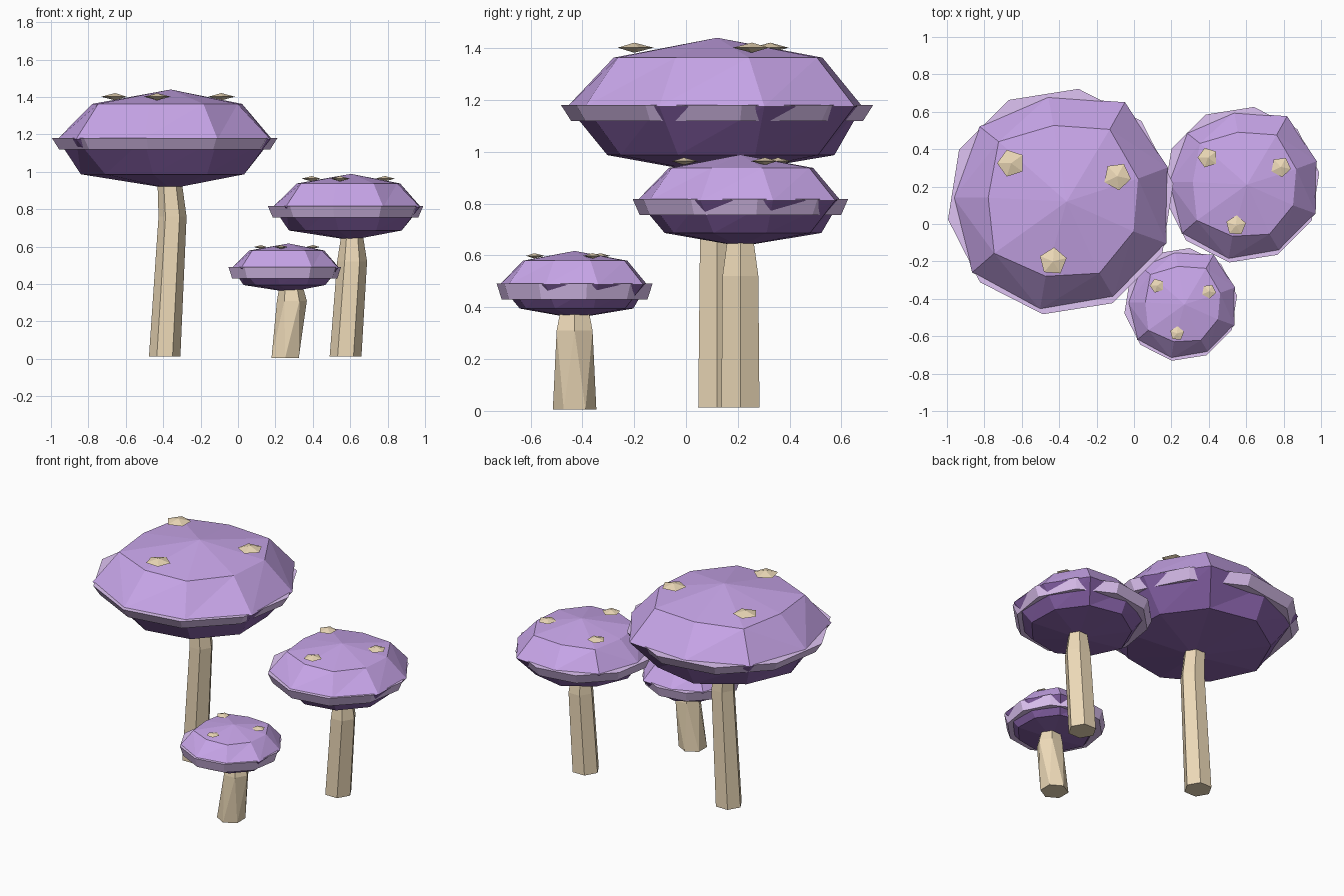
import bpy, bmesh
from math import sin, cos, radians, pi

if "Cube" in bpy.data.objects:
    bpy.data.objects.remove(bpy.data.objects["Cube"])


def material(name, rgb):
    m = bpy.data.materials.new(name)
    m.diffuse_color = (*rgb, 1)
    m.use_nodes = True
    m.node_tree.nodes["Principled BSDF"].inputs["Base Color"].default_value = m.diffuse_color
    return m


PURPLE = material("cap_purple", (0.58, 0.38, 0.82))
DARK = material("gill_dark", (0.26, 0.13, 0.42))
LILAC = material("rim_lilac", (0.74, 0.55, 0.90))
TAN = material("stalk_tan", (0.85, 0.70, 0.48))


def circle(center, radii, start, z):
    """Ring of points; one radius per corner, start angle in degrees."""
    n = len(radii)
    return [(center[0] + r * cos(radians(start) + 2 * pi * i / n),
             center[1] + r * sin(radians(start) + 2 * pi * i / n), z)
            for i, r in enumerate(radii)]


def loft(name, sections, mats, dark_below=None):
    """Skin sections bottom to top; a one-point section makes a tip."""
    bm = bmesh.new()
    rows = [[bm.verts.new(p) for p in s] for s in sections]
    for a, b in zip(rows, rows[1:]):
        n = max(len(a), len(b))
        for i in range(n):
            j = (i + 1) % n
            if len(a) == 1:
                bm.faces.new((a[0], b[j], b[i]))
            elif len(b) == 1:
                bm.faces.new((a[i], a[j], b[0]))
            else:
                bm.faces.new((a[i], a[j], b[j], b[i]))
    for row in (rows[0], rows[-1]):
        if len(row) > 2:
            bm.faces.new(row)
    bmesh.ops.triangulate(bm, faces=[f for f in bm.faces if len(f.verts) == 4])
    bmesh.ops.recalc_face_normals(bm, faces=bm.faces)
    if dark_below is not None:
        for f in bm.faces:
            f.material_index = int(f.calc_center_median().z < dark_below)
    me = bpy.data.meshes.new(name)
    bm.to_mesh(me)
    bm.free()
    for m in mats:
        me.materials.append(m)
    bpy.context.collection.objects.link(bpy.data.objects.new(name, me))


# Hand-made irregularity of the cap outline (nine corners)
EQUATOR = [.59, .626, .566, .60, .585, .616, .59, .577, .596]
UPPER = [.42, .46, .41, .47, .40, .46, .41, .43, .41]
LOWER = [.43, .45, .46, .44, .46, .43, .43, .43, .44]


def mushroom(tag, s, cap, z, half, rim_x, stalk, turn, spots, spot_r):
    x, y = cap
    scaled = lambda radii: [r * s for r in radii]
    # Cap with a dark underside
    loft(tag + "_cap", [
        [(x + .02 * s, y, z - half)],
        circle(cap, scaled(LOWER), 20, z - half * .71),
        circle(cap, scaled(EQUATOR), 18, z),
        circle(cap, scaled(UPPER), 17, z + half * .71),
        [(x + .02 * s, y, z + half)]], [PURPLE, DARK], z - .001)
    # Flared rim band
    loft(tag + "_rim", [circle((rim_x, y), [.57 * s] * 10, 9, z - .057),
                        circle((rim_x, y), [.61 * s] * 10, 9, z + .005)], [LILAC])
    # Bent six-sided stalk: (x, z, radius) sections
    loft(tag + "_stalk", [circle((sx, y), [r] * 6, a, sz)
                          for (sx, sz, r), a in zip(stalk, (turn, 0, 0))], [TAN])
    # Flat five-sided spots
    for i, (px, py) in enumerate(spots):
        h, pz = spot_r * .26, z + half * .855
        loft(f"{tag}_spot_{i + 1}", [[(px, py, pz - h)],
                                     circle((px, py), [spot_r] * 5, 36 + 25 * i, pz),
                                     [(px, py, pz + h)]], [TAN])


mushroom("large", 1, (-.38, .12), 1.175, .265, -.392,
         [(-.392, .013, .084), (-.35, .76, .075), (-.37, 1.0, .062)], 0,
         [(-.657, .325), (-.09, .255), (-.433, -.20)], .075)
mushroom("medium", .69, (.59, .21), .812, .177, .575,
         [(.575, .013, .085), (.61, .52, .08), (.61, .68, .055)], 0,
         [(.395, .355), (.785, .305), (.545, -.008)], .055)
mushroom("small", .5, (.26, -.43), .487, .13, .25,
         [(.252, .005, .084), (.288, .31, .08), (.283, .40, .06)], 30,
         [(.123, -.33), (.40, -.36), (.23, -.585)], .039)
